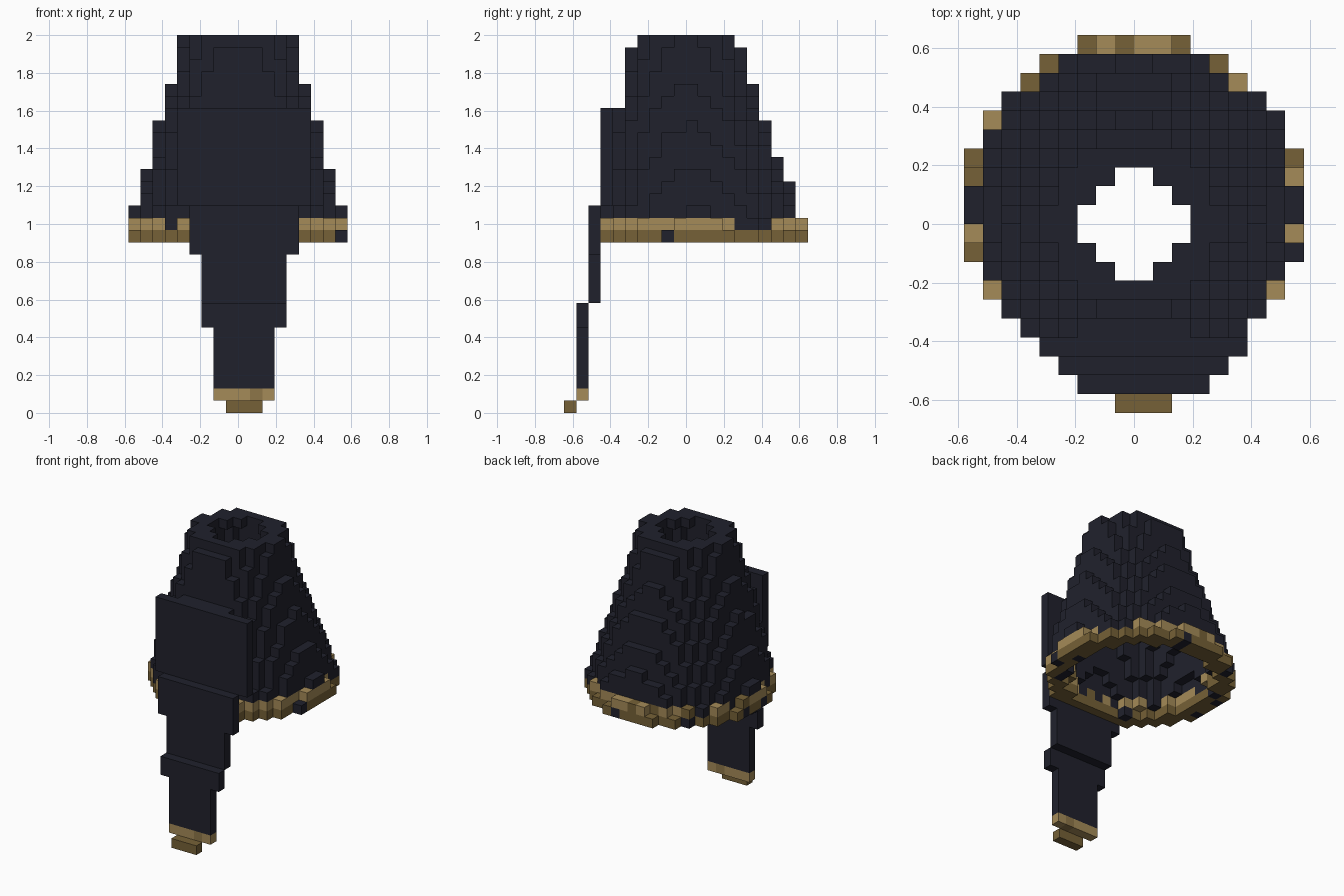
import bpy, bmesh, math, random
from mathutils import Vector

random.seed(4)
cube = bpy.data.objects.get("Cube")
if cube:
    bpy.data.objects.remove(cube, do_unlink=True)

V = 2 / 31  # edge length of one block


def material(name, color):
    m = bpy.data.materials.new(name)
    m.use_nodes = True
    m.diffuse_color = (*color, 1)
    m.node_tree.nodes["Principled BSDF"].inputs["Base Color"].default_value = (*color, 1)
    return m


NAVY, LIGHT, MID, DARK = range(4)
MATERIALS = [material("dark navy cloth", (0.0144, 0.0152, 0.0252)),
             material("light gold trim", (0.376, 0.258, 0.098)),
             material("mid gold trim", (0.27, 0.18, 0.065)),
             material("dark gold trim", (0.181, 0.120, 0.038))]

# Each part is a dictionary of block position -> material index
shell, hem, panel, panel_trim = {}, {}, {}, {}


# Front panel: stepped plates (row, first layer, last layer, first x, last x)
def plate(part, row, low, high, left, right, color):
    for z in range(low, high + 1):
        for x in range(left, right + 1):
            part[x, row, z] = color


plate(panel_trim, -10, 0, 0, -1, 1, DARK)
plate(panel_trim, -9, 1, 1, -2, 2, LIGHT)
panel_trim[1, -9, 1] = MID
plate(panel, -9, 2, 6, -2, 2, NAVY)
plate(panel, -9, 7, 8, -3, 3, NAVY)
plate(panel, -8, 9, 12, -3, 3, NAVY)
plate(panel, -8, 13, 16, -4, 4, NAVY)
plate(panel, -7, 17, 24, -5, 5, NAVY)


# Hem colour: dark lower row, light upper row, with navy gaps
def hem_color(z):
    chance = random.random()
    if z == 14:
        return NAVY if chance < 0.14 else DARK
    return NAVY if chance < 0.18 else DARK if chance < 0.26 else LIGHT


# Hollow cone: tapering rings whose centre drifts backwards towards the hem
for z in range(14, 31):
    drop = z - 14
    radius = 9.1 - 0.285 * drop
    centre = max(0, 1 - 0.09 * drop)
    front = -4 if z == 30 else -5 if z > 24 else -8
    back = 4 if z == 30 else 10
    for x in range(-9, 9):
        for y in range(front, back):
            distance = math.hypot(x + 0.5, y + 0.5 - centre)
            if radius - 1.85 < distance <= radius and (x, y, z) not in panel:
                if z < 16:
                    hem[x, y, z] = hem_color(z)
                else:
                    shell[x, y, z] = NAVY

occupied = set(shell) | set(hem) | set(panel) | set(panel_trim)
AXES = [Vector(a) for a in ((1, 0, 0), (0, 1, 0), (0, 0, 1))]


# Make one mesh from the outer faces of a part's blocks
def build(name, part):
    bm = bmesh.new()
    for cell, color in part.items():
        middle = Vector(cell) + Vector((0.5, 0.5, 0.5))
        for i in range(3):
            for sign in (-1, 1):
                n = AXES[i] * sign
                if tuple(int(c + d) for c, d in zip(cell, n)) in occupied:
                    continue
                u = AXES[(i + 1) % 3] / 2
                w = AXES[(i + 2) % 3] / 2 * sign
                c = middle + n / 2
                corners = [(c + p) * V for p in (-u - w, u - w, u + w, w - u)]
                face = bm.faces.new([bm.verts.new(p) for p in corners])
                face.material_index = color
    bmesh.ops.remove_doubles(bm, verts=bm.verts, dist=V / 100)
    mesh = bpy.data.meshes.new(name)
    bm.to_mesh(mesh)
    bm.free()
    for m in MATERIALS:
        mesh.materials.append(m)
    bpy.context.collection.objects.link(bpy.data.objects.new(name, mesh))


build("hollow_cone", shell)
build("gold_hem", hem)
build("front_panel", panel)
build("front_panel_trim", panel_trim)
